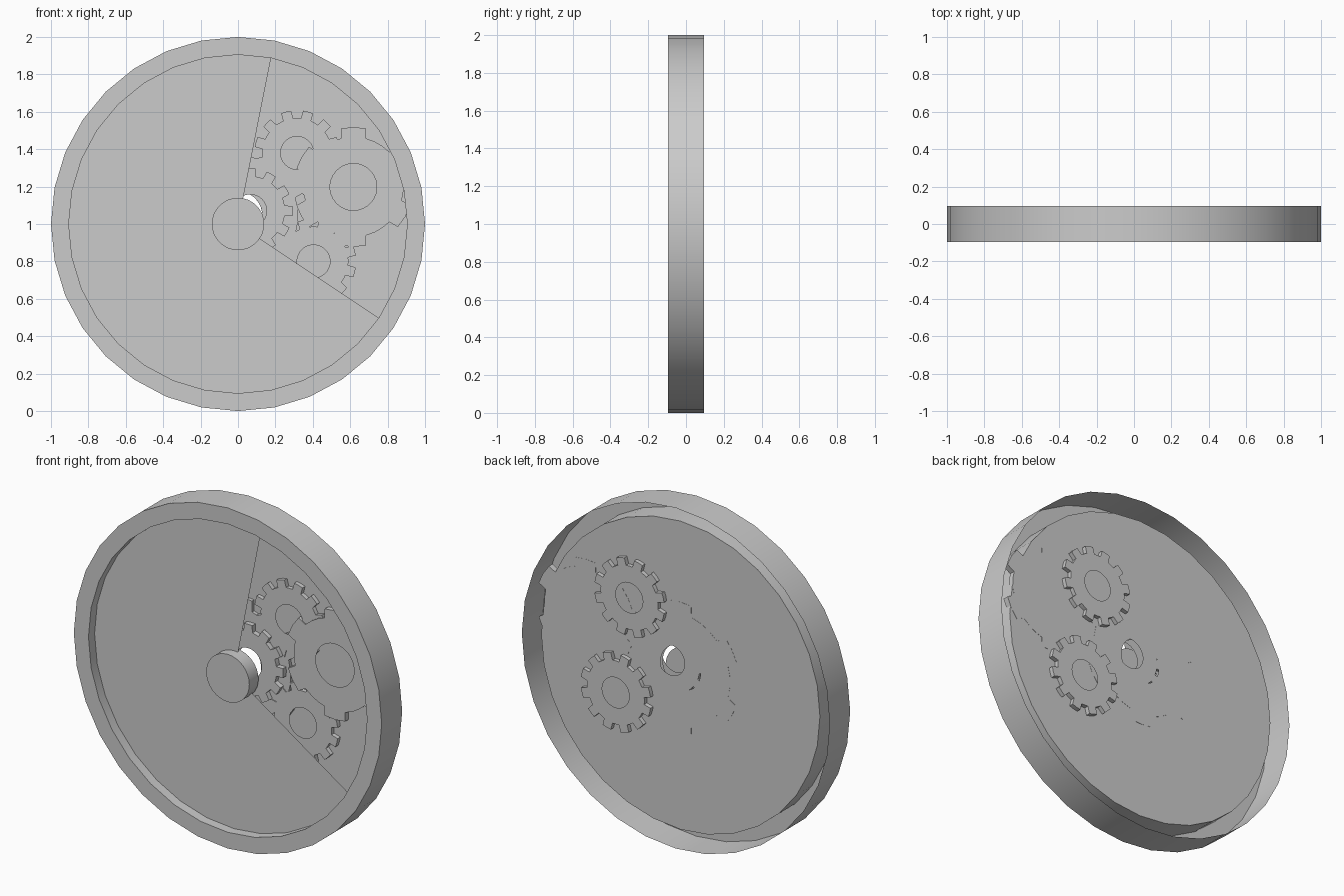
import bpy, bmesh
from math import sin, cos, pi, radians

if "Cube" in bpy.data.objects:
    bpy.data.objects.remove(bpy.data.objects["Cube"])

CZ = 1.0      # height of the wheel centre
SEG = 32


def polar(x, z, r, a, y):
    return (x + r * cos(a), y, z + r * sin(a))


def finish(bm, name, smooth=True):
    bmesh.ops.recalc_face_normals(bm, faces=bm.faces)
    me = bpy.data.meshes.new(name)
    bm.to_mesh(me)
    bm.free()
    ob = bpy.data.objects.new(name, me)
    bpy.context.collection.objects.link(ob)
    if smooth:
        bpy.ops.object.select_all(action='DESELECT')
        ob.select_set(True)
        bpy.context.view_layer.objects.active = ob
        bpy.ops.object.shade_smooth_by_angle(angle=radians(30))
    return ob


def loft(name, loops, closed=False):
    """Bridge equal-length point loops with quads."""
    bm = bmesh.new()
    rings = [[bm.verts.new(p) for p in lp] for lp in loops]
    pairs = list(zip(rings, rings[1:]))
    if closed:
        pairs.append((rings[-1], rings[0]))
    n = len(rings[0])
    for a, b in pairs:
        for i in range(n):
            j = (i + 1) % n
            bm.faces.new((a[i], a[j], b[j], b[i]))
    return finish(bm, name)


def circle(r, y, x=0.0, z=CZ, n=SEG):
    return [polar(x, z, r, 2 * pi * i / n, y) for i in range(n)]


def gear(name, x, z, tip, root, hole, teeth, tip_half, root_half, phase, y0, y1):
    """Flat toothed ring, open through the middle."""
    pitch = 2 * pi / teeth
    angles, radii = [], []
    for t in range(teeth):
        a = radians(phase) + t * pitch
        gap = pitch - 2 * root_half
        for off, r in ((-root_half, root), (-tip_half, tip), (0, tip), (tip_half, tip),
                       (root_half, root), (root_half + gap / 3, root),
                       (root_half + gap * 2 / 3, root)):
            angles.append(a + off)
            radii.append(r)
    inner = [hole] * len(angles)

    def loop(rs, y):
        return [polar(x, z, r, a, y) for r, a in zip(rs, angles)]
    return loft(name, [loop(inner, y0), loop(radii, y0), loop(radii, y1), loop(inner, y1)])


# Outer rim: outer wall, front lip and inner wall, open groove at the back
loft("rim", [circle(1.0, 0.095), circle(1.0, -0.095),
             circle(0.905, -0.095), circle(0.905, 0.05)])

# Back plate with the axle opening
loft("back_plate", [circle(0.905, 0.05), circle(0.13, 0.05, 0.0, 1.045)])

# Front plate with an open sector showing the gears
bm = bmesh.new()
centre = bm.verts.new((0, -0.038, CZ))
arc = [bm.verts.new(polar(0, CZ, 0.905, 2 * pi * i / SEG, -0.038)) for i in range(7, 30)]
for a, b in zip(arc, arc[1:]):
    bm.faces.new((centre, a, b))
finish(bm, "front_plate", False)

# Centre hub
bm = bmesh.new()
front = [bm.verts.new(p) for p in circle(0.14, -0.095)]
back = [bm.verts.new(p) for p in circle(0.14, -0.01)]
bm.faces.new(front)
bm.faces.new(back)
for i in range(SEG):
    j = (i + 1) % SEG
    bm.faces.new((front[i], front[j], back[j], back[i]))
finish(bm, "hub")

# Small twelve-tooth gears
for name, x, z, phase, y0, y1 in (
        ("upper_small_gear", 0.316, 1.38, 15, 0.025, 0.075),
        ("lower_small_gear", 0.404, 0.80, 15, 0.025, 0.075),
        ("centre_small_gear", 0.065, 1.07, 0, 0.0, 0.046)):
    gear(name, x, z, 0.228, 0.186, 0.088, 12, 0.12, 0.15, phase, y0, y1)

# Large six-tooth gears
gear("side_large_gear", 0.617, 1.198, 0.32, 0.268, 0.125, 6, 0.21, 0.25, 30, 0.018, 0.051)
gear("centre_large_gear", 0.0, 1.045, 0.385, 0.322, 0.13, 6, 0.18, 0.22, 30, 0.03, 0.051)
